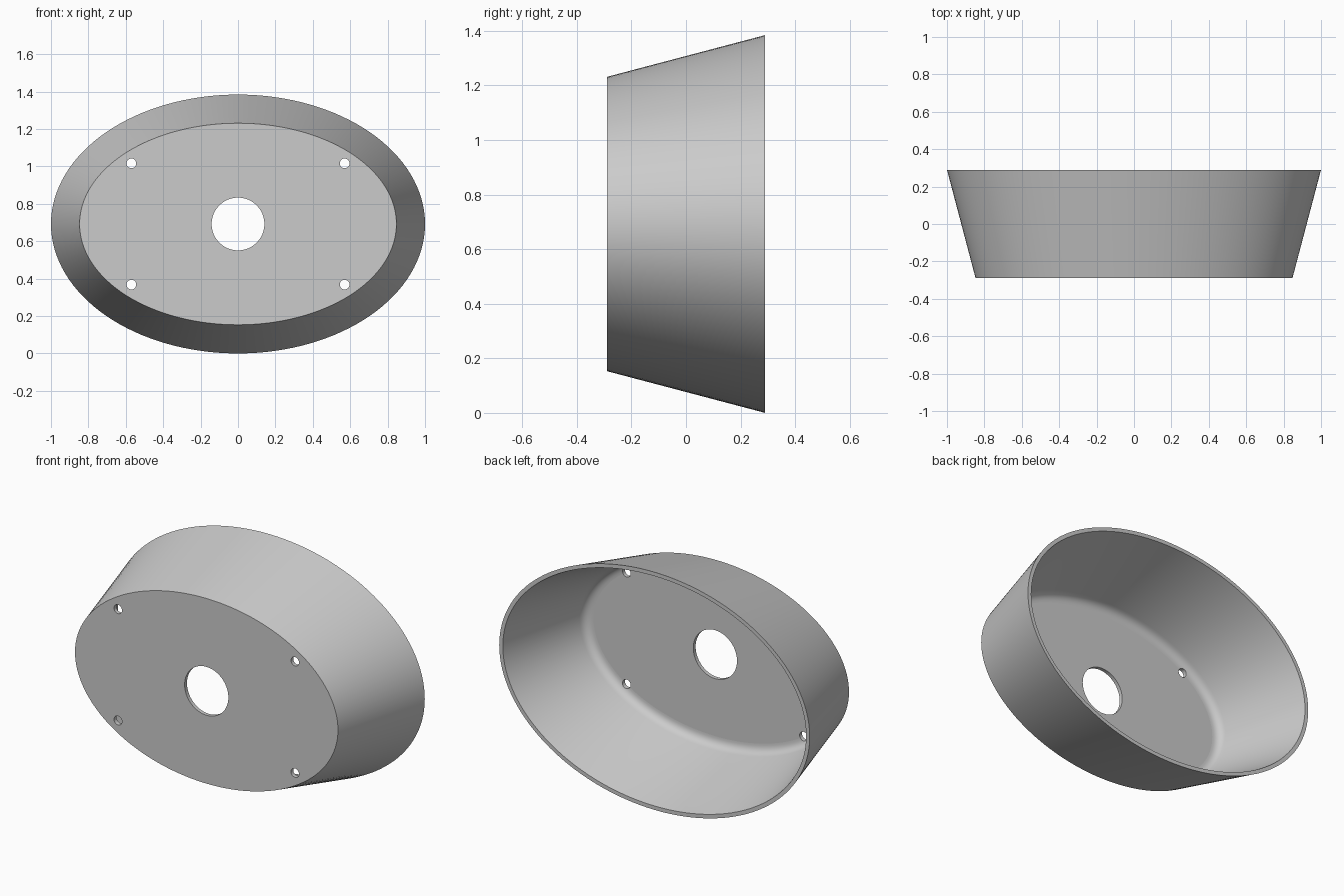
import bpy, bmesh
from math import sin, cos, tan, pi, radians, atan2
from mathutils import Matrix, Vector

cube = bpy.data.objects.get("Cube")
if cube:
    bpy.data.objects.remove(cube, do_unlink=True)

# Overall dimensions
A, B = 1.0, 0.692          # half width and half height at the open back
FRONT, BACK = -0.29, 0.29
TAPER = 0.153              # inset of the front ellipse
WALL, FLOOR, FILLET = 0.023, 0.022, 0.06
SEGMENTS = 128

grey = bpy.data.materials.new("plain grey")
grey.use_nodes = True
colour = (0.6, 0.6, 0.6, 1)
grey.diffuse_color = colour
grey.node_tree.nodes["Principled BSDF"].inputs["Base Color"].default_value = colour

# Wall profile as (inset, y): outside, rim, inside, rounded floor corner
slope = atan2(TAPER, BACK - FRONT)
floor_y = FRONT + FLOOR
corner = Vector((TAPER + WALL - FLOOR * tan(slope), floor_y))
reach = FILLET * tan((pi / 2 - slope) / 2)
on_wall = corner + reach * Vector((-sin(slope), cos(slope)))
on_floor = corner + Vector((reach, 0))
profile = [(TAPER, FRONT), (0, BACK), (WALL, BACK)]
STEPS = 8
for i in range(STEPS + 1):
    t = i / STEPS
    profile.append((1 - t) ** 2 * on_wall + 2 * t * (1 - t) * corner + t * t * on_floor)

# Elliptical shell lofted through the profile
bm = bmesh.new()
rings = []
for inset, y in profile:
    rings.append([bm.verts.new(((A - inset) * cos(a), y, B + (B - inset) * sin(a)))
                  for a in (2 * pi * k / SEGMENTS for k in range(SEGMENTS))])
for r, s in zip(rings, rings[1:]):
    for k in range(SEGMENTS):
        n = (k + 1) % SEGMENTS
        bm.faces.new((r[k], r[n], s[n], s[k]))
bm.faces.new(rings[0])
bm.faces.new(rings[-1])
bmesh.ops.recalc_face_normals(bm, faces=bm.faces)
mesh = bpy.data.meshes.new("oval_shell")
bm.to_mesh(mesh)
bm.free()
mesh.materials.append(grey)
shell = bpy.data.objects.new("oval_shell", mesh)
bpy.context.collection.objects.link(shell)

# Cutters: centre hole and four screw holes
holes = [(0, 0, 0.141, 64)]
holes += [(sx * 0.57, sz * 0.324, 0.026, 24) for sx in (-1, 1) for sz in (-1, 1)]
bm = bmesh.new()
for x, z, radius, sides in holes:
    place = Matrix.Translation((x, floor_y, B + z)) @ Matrix.Rotation(pi / 2, 4, "X")
    bmesh.ops.create_cone(bm, cap_ends=True, segments=sides, radius1=radius,
                          radius2=radius, depth=0.12, matrix=place)
cut_mesh = bpy.data.meshes.new("hole_cutters")
bm.to_mesh(cut_mesh)
bm.free()
cut_mesh.materials.append(grey)
cutters = bpy.data.objects.new("hole_cutters", cut_mesh)
cutters.hide_render = True
bpy.context.collection.objects.link(cutters)

bpy.context.view_layer.objects.active = shell
shell.select_set(True)
drill = shell.modifiers.new("holes", "BOOLEAN")
drill.operation = "DIFFERENCE"
drill.solver = "EXACT"
drill.object = cutters
bpy.ops.object.modifier_apply(modifier=drill.name)
bpy.data.objects.remove(cutters, do_unlink=True)

# Smooth walls, with flat shading kept on the panel
bpy.ops.object.shade_smooth_by_angle(angle=radians(30))
mesh = shell.data
for edge in mesh.edges:
    if all(abs(mesh.vertices[v].co.y - floor_y) < 1e-4 for v in edge.vertices):
        edge.use_edge_sharp = True
